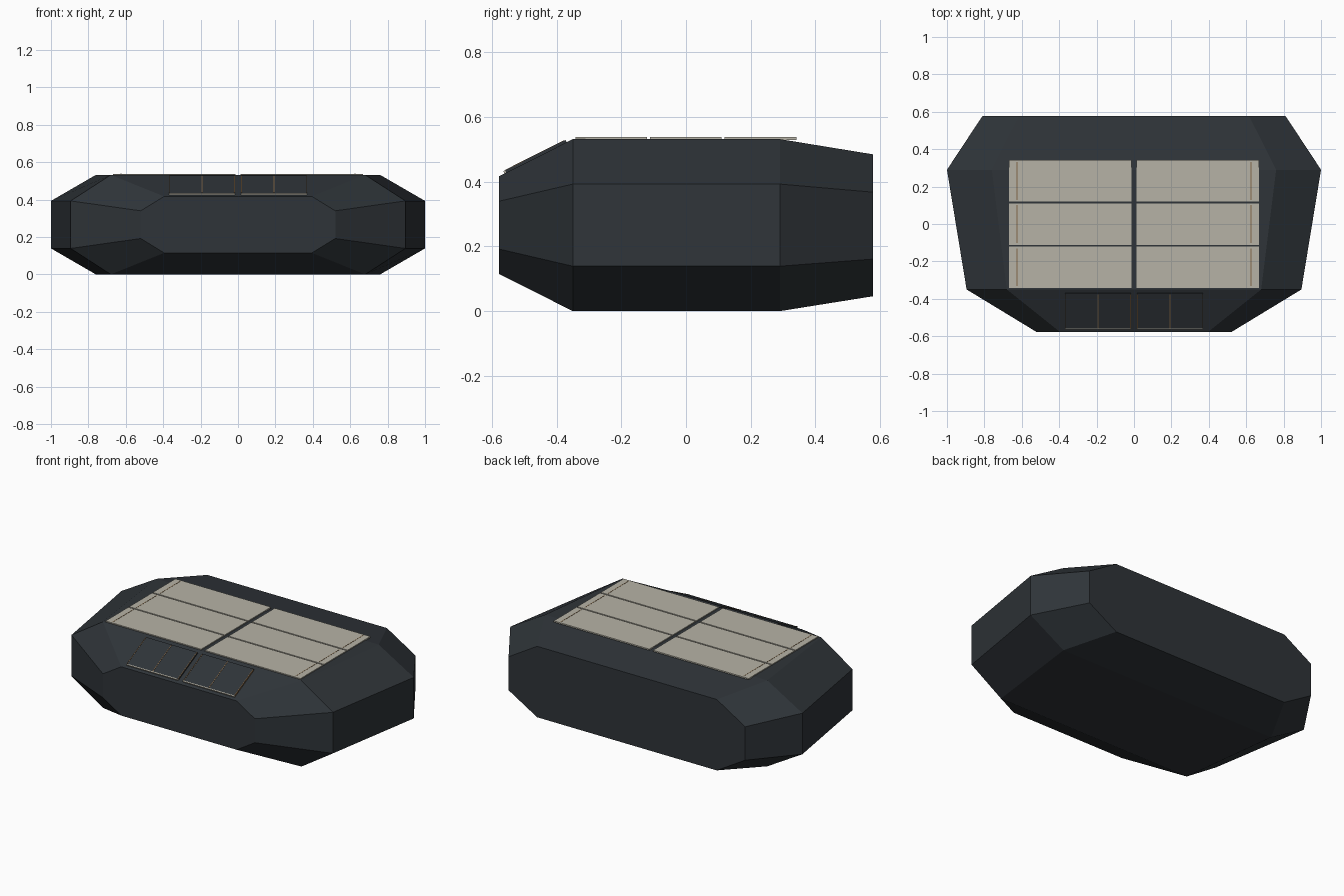
import bpy, bmesh, math
from mathutils import Matrix, Vector

if "Cube" in bpy.data.objects:
    bpy.data.objects.remove(bpy.data.objects["Cube"])


def material(name, rgb):
    m = bpy.data.materials.new(name)
    m.diffuse_color = (*rgb, 1)
    m.use_nodes = True
    m.node_tree.nodes["Principled BSDF"].inputs["Base Color"].default_value = m.diffuse_color
    return m


DARK = material("dark_shell", (0.028, 0.034, 0.040))
CREAM = material("cream_panel", (0.47, 0.45, 0.38))
GOLD = material("bronze_trim", (0.22, 0.13, 0.06))


def finish(bm, name, mat):
    bmesh.ops.recalc_face_normals(bm, faces=bm.faces[:])
    me = bpy.data.meshes.new(name)
    bm.to_mesh(me)
    bm.free()
    ob = bpy.data.objects.new(name, me)
    me.materials.append(mat)
    bpy.context.collection.objects.link(ob)
    return ob


def box(name, x, y, z, mat, frame=Matrix()):
    """Box between (low, high) pairs, placed in a local frame."""
    bm = bmesh.new()
    bmesh.ops.create_cube(bm, size=1)
    for v in bm.verts:
        p = [(r[0] + r[1]) / 2 + c * (r[1] - r[0]) for r, c in zip((x, y, z), v.co)]
        v.co = frame @ Vector(p)
    return finish(bm, name, mat)


# Hull: octagonal cross-sections lofted from front to back
# y, half width, flat half width, bottom, lower bevel, upper bevel, top
sections = [
    (-0.578, 0.52, 0.395, 0.115, 0.192, 0.340, 0.417),
    (-0.350, 0.895, 0.68, 0.0, 0.139, 0.393, 0.532),
    (0.290, 1.0, 0.76, 0.0, 0.139, 0.393, 0.532),
    (0.578, 0.81, 0.615, 0.046, 0.161, 0.368, 0.485),
]
bm = bmesh.new()
rings = []
for y, w, f, z0, z1, z2, z3 in sections:
    outline = [(f, z0), (w, z1), (w, z2), (f, z3), (-f, z3), (-w, z2), (-w, z1), (-f, z0)]
    rings.append([bm.verts.new((x, y, z)) for x, z in outline])
for a, b in zip(rings, rings[1:]):
    for i in range(8):
        j = (i + 1) % 8
        bm.faces.new((a[i], a[j], b[j], b[i]))
bm.faces.new(rings[0])
bm.faces.new(rings[-1])
finish(bm, "hull", DARK)

# Slope frame: x across, y up the front top slope, z out of the surface
slope = Matrix.Translation((0, -0.578, 0.417)) @ Matrix.Rotation(math.atan2(0.115, 0.228), 4, 'X')


def span(s, a, b):
    return tuple(sorted((s * a, s * b)))


for side, s in (("left", -1), ("right", 1)):
    # Roof panels with a bronze strip near the outer edge
    for i in range(3):
        y0 = -0.342 + i * 0.2305
        y1 = y0 + 0.222
        box(f"roof_panel_{side}_{i}", span(s, 0.013, 0.667), (y0, y1), (0.530, 0.538), CREAM)
        box(f"roof_strip_{side}_{i}", span(s, 0.624, 0.628), (y0 + 0.01, y1 - 0.01),
            (0.536, 0.539), GOLD)
    # Sloped front panel with thin trim bars
    box(f"front_panel_{side}", span(s, 0.016, 0.37), (0.025, 0.234), (-0.002, 0.008), DARK, slope)
    box(f"front_lower_trim_{side}", span(s, 0.016, 0.37), (0.019, 0.025), (0.0, 0.0085), CREAM, slope)
    for n, x in (("inner", 0.017), ("middle", 0.19), ("outer", 0.366)):
        box(f"front_{n}_trim_{side}", span(s, x, x + 0.004), (0.025, 0.23), (0.0, 0.0095), GOLD, slope)
